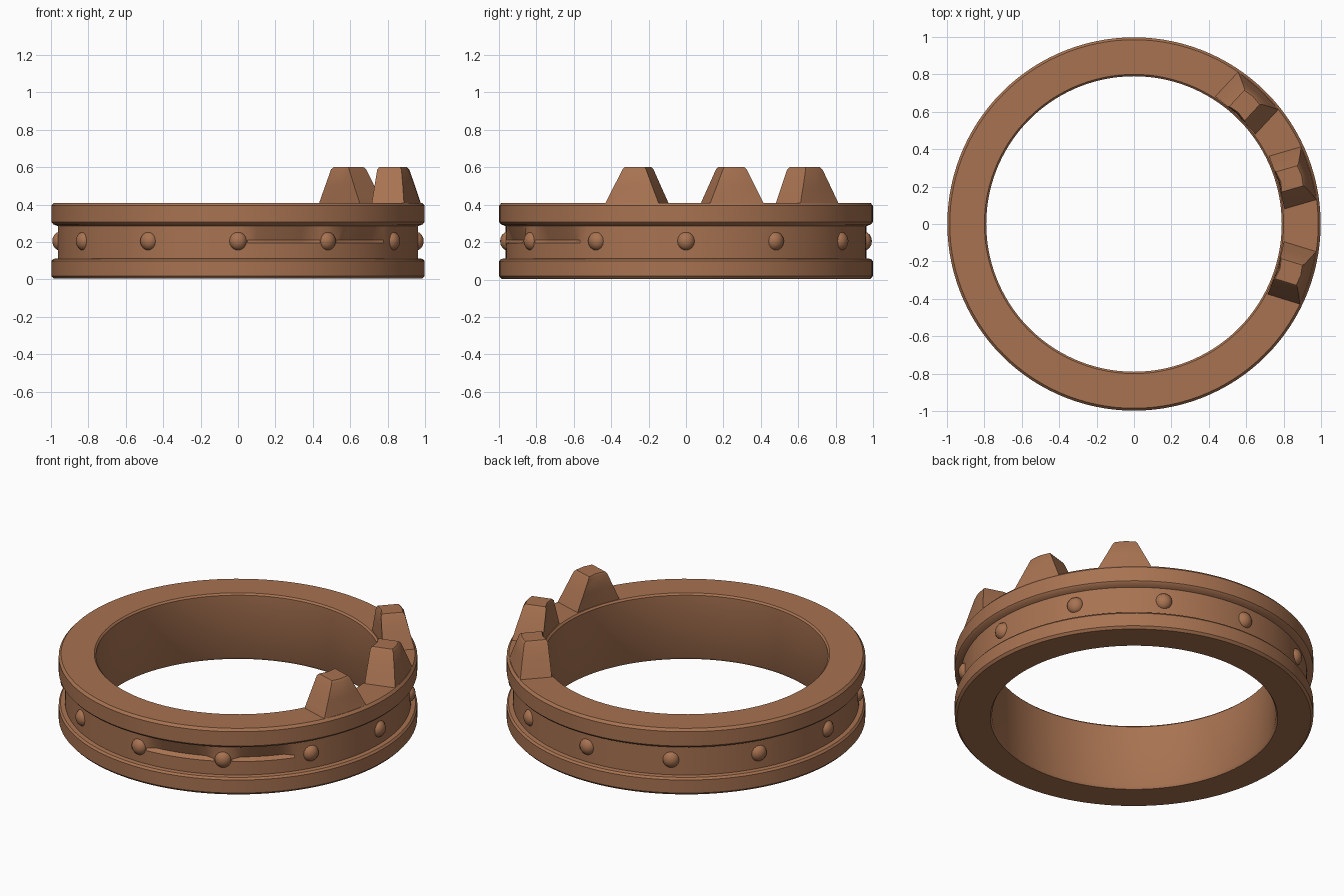
import bpy, bmesh, math
from mathutils import Vector

if "Cube" in bpy.data.objects:
    bpy.data.objects.remove(bpy.data.objects["Cube"])

mat = bpy.data.materials.new("bronze_brown")
mat.diffuse_color = (0.39, 0.17, 0.082, 1)
mat.use_nodes = True
mat.node_tree.nodes["Principled BSDF"].inputs["Base Color"].default_value = mat.diffuse_color


def make_object(name, bm, angle=35):
    bmesh.ops.recalc_face_normals(bm, faces=bm.faces)
    mesh = bpy.data.meshes.new(name)
    bm.to_mesh(mesh)
    bm.free()
    mesh.materials.append(mat)
    ob = bpy.data.objects.new(name, mesh)
    bpy.context.collection.objects.link(ob)
    bpy.ops.object.select_all(action='DESELECT')
    ob.select_set(True)
    bpy.context.view_layer.objects.active = ob
    bpy.ops.object.shade_smooth_by_angle(angle=math.radians(angle))
    return ob


# Ring band: revolved profile (radius, height) with a recessed channel
profile = [(0.80, 0.004), (0.985, 0.004), (0.998, 0.018), (0.998, 0.098),
           (0.988, 0.11), (0.963, 0.113), (0.963, 0.195), (0.963, 0.21),
           (0.963, 0.285), (0.988, 0.295), (0.998, 0.307), (0.998, 0.395),
           (0.985, 0.41), (0.80, 0.41), (0.79, 0.40), (0.79, 0.02)]
SLOT_ROW = 7                              # row pushed in to form shallow slots
slots = [(-86, -64), (-56, -38)]
SEG = 120
bm = bmesh.new()
rings = []
for i in range(SEG):
    deg = -180 + 360 * i / SEG
    a = math.radians(deg)
    ring = []
    for k, (r, z) in enumerate(profile):
        if k == SLOT_ROW and any(lo < deg < hi for lo, hi in slots):
            r -= 0.03
        ring.append(bm.verts.new((r * math.cos(a), r * math.sin(a), z)))
    rings.append(ring)
n = len(profile)
for i in range(SEG):
    p, q = rings[i], rings[(i + 1) % SEG]
    for k in range(n):
        bm.faces.new((p[k], q[k], q[(k + 1) % n], p[(k + 1) % n]))
make_object("ring_band", bm)

# Studs: twelve flattened balls in the channel
for i in range(12):
    a = math.radians(30 * i)
    bm = bmesh.new()
    bmesh.ops.create_uvsphere(bm, u_segments=12, v_segments=8, radius=0.05)
    c = Vector((0.952 * math.cos(a), 0.952 * math.sin(a), 0.205))
    bmesh.ops.scale(bm, vec=(0.82, 0.98, 1.0), verts=bm.verts)
    for v in bm.verts:
        x, y = v.co.x, v.co.y
        v.co = Vector((x * math.cos(a) - y * math.sin(a),
                       x * math.sin(a) + y * math.cos(a), v.co.z)) + c
    make_object(f"stud_{i + 1}", bm, 60)

# Crown teeth: tapered blocks, each level = (height, half width, inner, outer)
levels = [(0.39, 0.155, 0.795, 0.98), (0.42, 0.143, 0.795, 0.972),
          (0.50, 0.106, 0.797, 0.955), (0.588, 0.066, 0.80, 0.935),
          (0.60, 0.056, 0.807, 0.925)]
for i, deg in enumerate((-17.2, 16.2, 47)):
    a = math.radians(deg)
    radial = Vector((math.cos(a), math.sin(a), 0))
    side = Vector((-math.sin(a), math.cos(a), 0))
    bm = bmesh.new()
    rows = []
    for z, w, r0, r1 in levels:
        rows.append([bm.verts.new(radial * r + side * s + Vector((0, 0, z)))
                     for r, s in ((r0, -w), (r1, -w), (r1 + 0.008, 0),
                                  (r1, w), (r0, w), (r0 + 0.01, 0))])
    for lo, hi in zip(rows, rows[1:]):
        for k in range(6):
            j = (k + 1) % 6
            bm.faces.new((lo[k], lo[j], hi[j], hi[k]))
    bm.faces.new(rows[0])
    bm.faces.new(rows[-1])
    make_object(f"crown_tooth_{i + 1}", bm)
